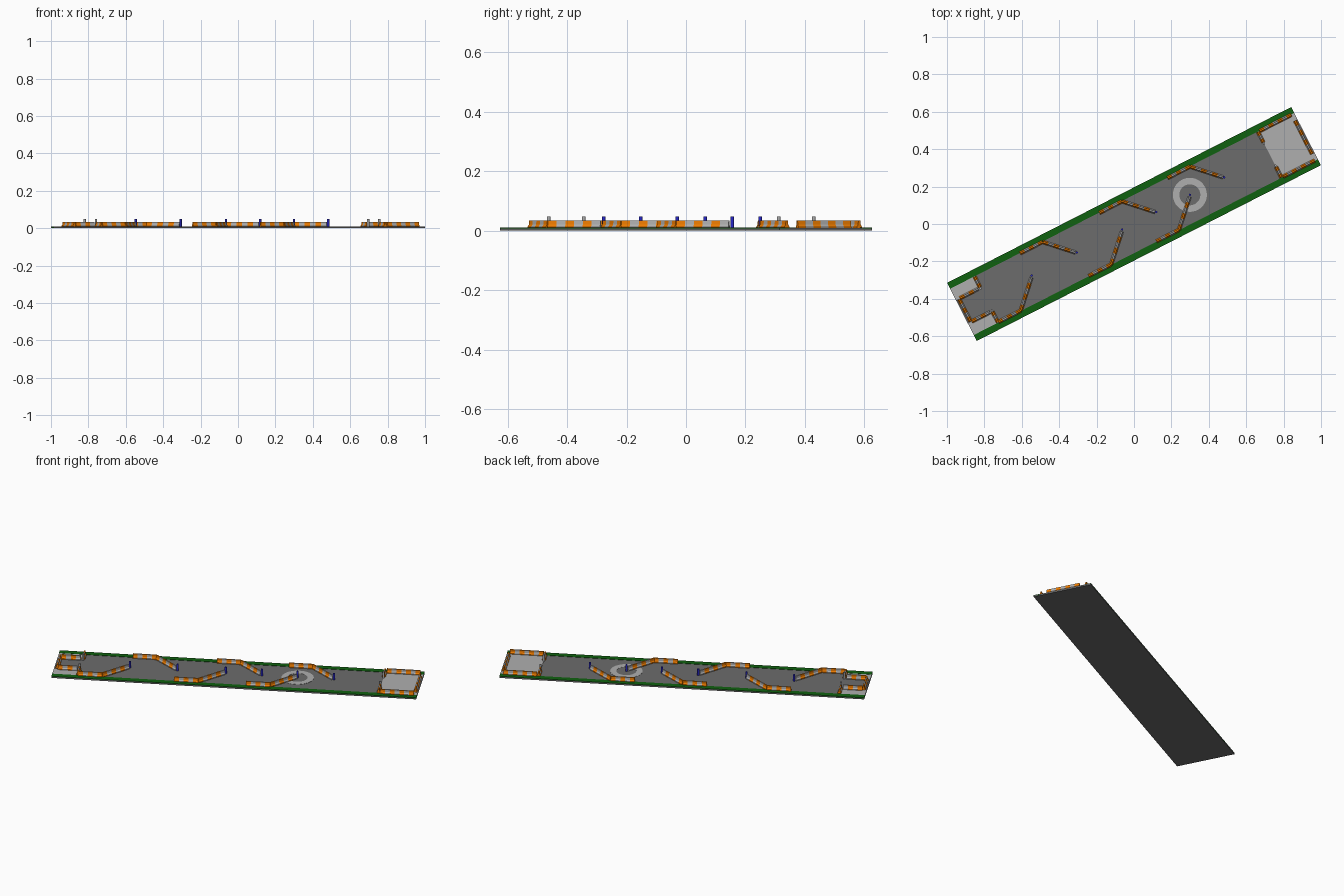
import bpy, bmesh, math
from mathutils import Matrix

if "Cube" in bpy.data.objects:
    bpy.data.objects.remove(bpy.data.objects["Cube"])

ANG = math.radians(27.06)
ROT = Matrix.Rotation(ANG, 4, 'Z')      # lane runs diagonally, built straight then turned
L, W = 1.033, 0.1745                    # half length, half width
EDGE = 0.139                            # inner edge of the grass
TOP = 0.008                             # road surface height


def mat(name, col):
    m = bpy.data.materials.new(name)
    m.diffuse_color = (*col, 1)
    m.use_nodes = True
    m.node_tree.nodes["Principled BSDF"].inputs["Base Color"].default_value = m.diffuse_color
    return m


ASPHALT = mat("asphalt", (0.15, 0.15, 0.15))
GRASS = mat("grass", (0.005, 0.12, 0.005))
PALE = mat("pale_paint", (0.43, 0.43, 0.43))
ORANGE = mat("orange", (0.85, 0.2, 0.0))
BLUE = mat("blue", (0.02, 0.02, 0.6))


def finish(name, bm, mats):
    bmesh.ops.recalc_face_normals(bm, faces=bm.faces)
    bmesh.ops.transform(bm, matrix=ROT, verts=bm.verts)
    me = bpy.data.meshes.new(name)
    bm.to_mesh(me)
    bm.free()
    for m in mats:
        me.materials.append(m)
    ob = bpy.data.objects.new(name, me)
    bpy.context.collection.objects.link(ob)
    return ob


def box(name, u0, u1, v0, v1, z0, z1, m):
    bm = bmesh.new()
    M = Matrix.Translation(((u0 + u1) / 2, (v0 + v1) / 2, (z0 + z1) / 2)) @ \
        Matrix.Diagonal((u1 - u0, v1 - v0, z1 - z0, 1))
    bmesh.ops.create_cube(bm, size=1, matrix=M)
    return finish(name, bm, [m])


# half section of a road barrier: wide foot, slim top
PROFILE = [(-0.010, 0), (-0.010, 0.005), (-0.005, 0.012), (-0.004, 0.026),
           (0.004, 0.026), (0.005, 0.012), (0.010, 0.005), (0.010, 0)]


def barrier(name, a, b, n=5):
    """Striped barrier from a to b made of n alternating blocks."""
    bm = bmesh.new()
    dx, dy = b[0] - a[0], b[1] - a[1]
    ln = math.hypot(dx, dy)
    nx, ny = -dy / ln, dx / ln
    rings = []
    for i in range(n + 1):
        t = i / n
        rings.append([bm.verts.new((a[0] + dx * t + nx * o, a[1] + dy * t + ny * o, TOP + z))
                      for o, z in PROFILE])
    k = len(PROFILE)
    for i in range(n):
        for j in range(k):
            f = bm.faces.new((rings[i][j], rings[i][(j + 1) % k],
                              rings[i + 1][(j + 1) % k], rings[i + 1][j]))
            f.material_index = i % 2
    bm.faces.new(rings[0])
    bm.faces.new(rings[-1]).material_index = (n - 1) % 2
    return finish(name, bm, [ORANGE, PALE])


def post(name, u, v, m):
    bm = bmesh.new()
    h = 0.04
    bmesh.ops.create_cone(bm, cap_ends=True, segments=12, radius1=0.006, radius2=0.006,
                          depth=h, matrix=Matrix.Translation((u, v, TOP + h / 2)))
    return finish(name, bm, [m])


# road slab and grass verges
box("road_slab", -L, L, -W, W, 0, TOP, ASPHALT)
for s, side in ((1, "left"), (-1, "right")):
    v0, v1 = sorted((s * EDGE, s * W))
    box("grass_verge_" + side, -L, L, v0, v1, 0.0005, TOP + 0.002, GRASS)
    # pale pads beside the start bay
    v0, v1 = sorted((s * 0.07, s * EDGE))
    box("start_pad_" + side, -L, -0.885, v0, v1, TOP - 0.002, TOP + 0.001, PALE)
    # start bay and finish bay side barriers
    barrier("start_side_barrier_" + side, (-1.01, s * 0.07), (-0.9, s * 0.07), 4)
    barrier("finish_side_barrier_" + side, (0.825, s * 0.137), (1.015, s * 0.137), 7)
    # gates: short cross barrier with a post
    for u, g in ((-0.887, "start"), (0.815, "finish")):
        barrier(g + "_gate_barrier_" + side, (u, s * 0.137), (u, s * 0.074), 3)
        post(g + "_gate_post_" + side, u, s * 0.066, PALE)

# finish platform and end barriers
box("finish_platform", 0.815, L, -EDGE, EDGE, TOP - 0.002, TOP + 0.001, PALE)
barrier("start_end_barrier", (-1.015, -0.066), (-1.015, 0.066), 5)
barrier("finish_end_barrier", (1.018, -0.1), (1.018, 0.1), 7)

# slalom: edge barrier, 45 degree wing and blue post, alternating sides
for i, u in enumerate((-0.613, -0.342, -0.07, 0.135, 0.337, 0.543)):
    s = 1 if i in (1, 3, 5) else -1
    knee = (u - 0.137, s * 0.137)
    barrier(f"edge_barrier_{i + 1}", (u - 0.272, s * 0.137), knee)
    barrier(f"wing_barrier_{i + 1}", knee, (u - 0.006, s * 0.006), 6)
    post(f"slalom_post_{i + 1}", u, 0.003, BLUE)

# painted ring around the fifth post
bm = bmesh.new()
N = 48
loops = []
for r, z in ((0.056, TOP - 0.001), (0.056, TOP + 0.001), (0.091, TOP + 0.001), (0.091, TOP - 0.001)):
    loops.append([bm.verts.new((0.337 + r * math.cos(2 * math.pi * i / N),
                                0.003 + r * math.sin(2 * math.pi * i / N), z)) for i in range(N)])
for k in range(4):
    A, B = loops[k], loops[(k + 1) % 4]
    for i in range(N):
        j = (i + 1) % N
        bm.faces.new((A[i], A[j], B[j], B[i]))
finish("painted_ring", bm, [PALE])
